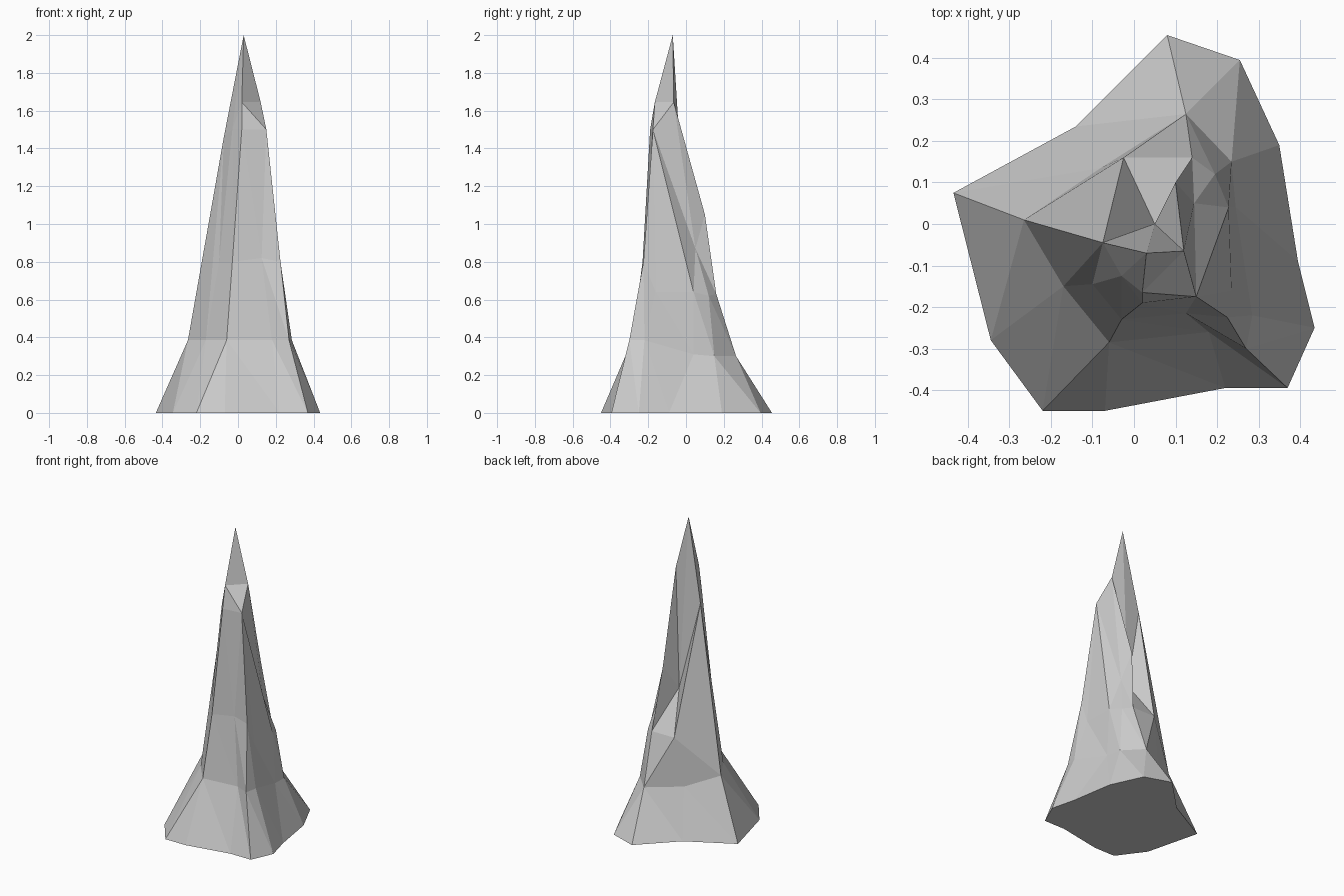
import bpy
import bmesh
from mathutils import Vector

default_cube = bpy.data.objects.get("Cube")
if default_cube:
    bpy.data.objects.remove(default_cube, do_unlink=True)

# Key corners of the peak and the notch cut below it
apex = (0.03, -0.07, 2)
notch_back_left = (0.12, -0.065, 1.645)
notch_back_right = (0.02, -0.165, 1.645)
notch_front_left = (0.15, -0.175, 1.5)
notch_front_right = (0.02, -0.19, 1.5)

# Shoulders and hollows shared by neighbouring ridges
side_hollow = (0.145, 0.05, 0.87)
back_foot = (0.125, 0.265, 0.3)
back_step = (0.14, 0.16, 0.63)
back_shoulder = (0.1, 0.1, 1.05)
back_cleft = (0.05, 0, 0.885)
right_shoulder = (-0.075, -0.045, 1.46)
front_shoulder = (-0.03, -0.125, 1.5)
front_corner = (-0.06, -0.285, 0.385)
front_waist = (-0.03, -0.23, 0.8)


def ridge(x, y, foot, *upper):
    """One ridge line from the ground to the apex; a short one repeats its foot."""
    middle = [foot, *upper]
    if len(middle) == 4:
        middle.insert(0, foot)
    return [(x, y, 0), *middle, apex]


front_edge = [front_corner, front_waist, notch_front_right, notch_back_right]
back_edge = [back_foot, back_step, back_shoulder, notch_back_left]
left_top = [notch_front_left, notch_back_left]
hollow_top = [side_hollow, notch_back_left]

# Ridges in order around the spire, seen from above, starting at the front
ridges = [
    ridge(-0.22, -0.45, *front_edge),
    ridge(-0.07, -0.45, *front_edge),
    ridge(0.22, -0.395, (0.18, -0.26, 0.385), (0.125, -0.215, 0.82), *left_top),
    ridge(0.37, -0.395, (0.27, -0.3, 0.385), (0.225, -0.225, 0.8), *left_top),
    ridge(0.435, -0.25, (0.285, -0.22, 0.385), (0.235, -0.16, 0.64), *left_top),
    ridge(0.395, -0.09, (0.245, 0.04, 0.31), (0.228, 0.04, 0.64), *hollow_top),
    ridge(0.35, 0.19, (0.235, 0.15, 0.3), (0.195, 0.12, 0.62), *hollow_top),
    ridge(0.255, 0.395, *back_edge),
    ridge(0.08, 0.455, *back_edge),
    ridge(-0.14, 0.235, (-0.08, 0.135, 0.31), (-0.025, 0.16, 0.63),
          back_cleft, back_cleft, back_cleft),
    ridge(-0.435, 0.075, (-0.265, 0.01, 0.385),
          right_shoulder, right_shoulder, right_shoulder, right_shoulder),
    ridge(-0.345, -0.28, (-0.17, -0.15, 0.385), (-0.1, -0.145, 0.8),
          front_shoulder, front_shoulder),
]

# Skin neighbouring ridges with flat triangles, sharing corners that coincide
bm = bmesh.new()
corners = {}


def corner(point):
    if point not in corners:
        corners[point] = bm.verts.new(Vector(point))
    return corners[point]


def add_face(points):
    if len(set(points)) == len(points):
        bm.faces.new([corner(p) for p in points])


for index, here in enumerate(ridges):
    after = ridges[(index + 1) % len(ridges)]
    for level in range(len(here) - 1):
        add_face((here[level], after[level], here[level + 1]))
        add_face((after[level], after[level + 1], here[level + 1]))

# Flat underside
add_face([line[0] for line in reversed(ridges)])
bmesh.ops.recalc_face_normals(bm, faces=bm.faces)

mesh = bpy.data.meshes.new("rock_spire")
bm.to_mesh(mesh)
bm.free()
spire = bpy.data.objects.new("rock_spire", mesh)
bpy.context.collection.objects.link(spire)

# Plain stone colour
stone = bpy.data.materials.new("grey_stone")
stone.use_nodes = True
grey = (0.6, 0.6, 0.6, 1)
stone.diffuse_color = grey
stone.node_tree.nodes["Principled BSDF"].inputs["Base Color"].default_value = grey
mesh.materials.append(stone)
